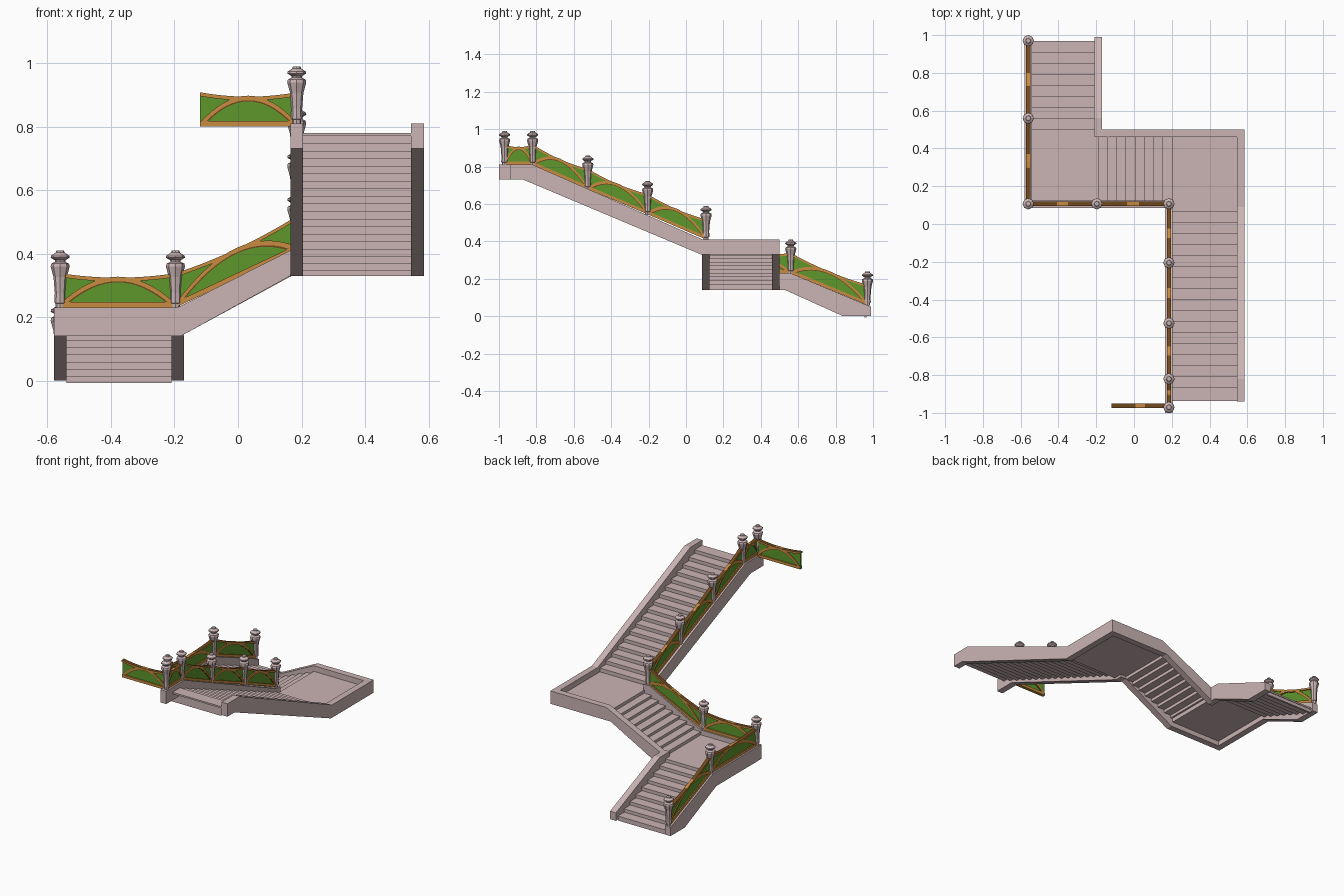
import bpy, bmesh, math
from mathutils import Vector

if "Cube" in bpy.data.objects:
    bpy.data.objects.remove(bpy.data.objects["Cube"])


def material(name, rgb):
    m = bpy.data.materials.new(name)
    m.use_nodes = True
    m.diffuse_color = (*rgb, 1)
    bsdf = next(n for n in m.node_tree.nodes if n.type == 'BSDF_PRINCIPLED')
    bsdf.inputs["Base Color"].default_value = (*rgb, 1)
    bsdf.inputs["Roughness"].default_value = 0.8
    return m


STONE = material("pink_stone", (0.60, 0.46, 0.46))
GREEN = material("green_panel", (0.11, 0.31, 0.025))
OCHRE = material("ochre_frame", (0.58, 0.26, 0.05))
BROWN = material("brown_trim", (0.16, 0.065, 0.012))


def finish(name, bm, *mats):
    bmesh.ops.recalc_face_normals(bm, faces=bm.faces)
    me = bpy.data.meshes.new(name)
    bm.to_mesh(me)
    bm.free()
    for m in mats:
        me.materials.append(m)
    ob = bpy.data.objects.new(name, me)
    bpy.context.collection.objects.link(ob)
    return ob


def place(axis, along, across, z):
    return (along, across, z) if axis == 'x' else (across, along, z)


def add_box(bm, axis, a0, a1, c0, c1, z0, z1):
    geom = bmesh.ops.create_cube(bm, size=1)
    lo, hi = Vector(place(axis, a0, c0, z0)), Vector(place(axis, a1, c1, z1))
    for v in geom["verts"]:
        v.co = Vector([lo[i] + (v.co[i] + 0.5) * (hi[i] - lo[i]) for i in range(3)])


def wall(name, axis, c0, c1, profile):
    """Side profile (along, z) pushed through the wall thickness."""
    bm = bmesh.new()
    face = bm.faces.new([bm.verts.new(place(axis, a, c0, z)) for a, z in profile])
    ext = bmesh.ops.extrude_face_region(bm, geom=[face])["geom"]
    shift = Vector(place(axis, 0, c1 - c0, 0))
    bmesh.ops.translate(bm, vec=shift, verts=[e for e in ext if isinstance(e, bmesh.types.BMVert)])
    finish(name, bm, STONE)


def stairs(name, axis, start, step, count, z0, rise, c0, c1):
    """Thin treads with a slightly set-back riser under each nose."""
    bm = bmesh.new()
    s = math.copysign(1, step)
    for k in range(count):
        a, top = start + k * step, z0 + (k + 1) * rise
        add_box(bm, axis, a, a + step + s * 0.016, c0, c1, top - 0.01, top)
        add_box(bm, axis, a + s * 0.004, a + s * 0.016, c0, c1, top - rise - 0.008, top - 0.01)
    finish(name, bm, STONE)


def landing(name, x0, x1, y0, y1, top):
    bm = bmesh.new()
    add_box(bm, 'x', x0, x1, y0, y1, top - 0.03, top)
    finish(name, bm, STONE)


def ribbon(name, p0, p1, pairs, thick, *mats):
    """Band between two curves, sheared along the rail from p0 to p1.
    Each pair holds a lower and an upper (fraction, height)."""
    p0, p1 = Vector(p0), Vector(p1)
    d = p1 - p0
    n = Vector((-d.y, d.x, 0)).normalized() * thick / 2
    bm = bmesh.new()
    rings = []
    for lo, hi in pairs:
        a, b = (p0 + d * t + Vector((0, 0, z)) for t, z in (lo, hi))
        rings.append([bm.verts.new(v) for v in (a - n, b - n, b + n, a + n)])
    for r, q in zip(rings, rings[1:]):
        for i in range(4):
            j = (i + 1) % 4
            bm.faces.new((r[i], r[j], q[j], q[i]))
    bm.faces.new(rings[0])
    bm.faces.new(rings[-1])
    bmesh.ops.recalc_face_normals(bm, faces=bm.faces)
    if len(mats) > 1:
        for f in bm.faces:
            f.material_index = 1 if f.normal.z > 0.5 else 0
    finish(name, bm, *mats)


SPAN = [i / 8 - 1 for i in range(17)]


def sag(c):
    return 0.094 + 0.014 * c * c


def arch(c, width, height):
    return (0.5 + c * width / 2, 0.012 + height * (1 - c * c))


def panel(name, p0, p1):
    t = lambda c: (c + 1) / 2
    ribbon(name + "_infill", p0, p1, [((t(c), 0), (t(c), sag(c) - 0.004)) for c in SPAN], 0.008, GREEN)
    ribbon(name + "_bottom_bar", p0, p1, [((t(c), 0), (t(c), 0.017)) for c in (-1, 1)], 0.02, OCHRE)
    ribbon(name + "_top_rail", p0, p1,
           [((t(c), sag(c) - 0.012), (t(c), sag(c))) for c in SPAN], 0.022, OCHRE, BROWN)
    ribbon(name + "_arch", p0, p1, [(arch(c, 0.9, 0.071), arch(c, 1, 0.085)) for c in SPAN], 0.018, OCHRE)
    ribbon(name + "_arch_trim", p0, p1, [(arch(c, 0.86, 0.067), arch(c, 0.92, 0.073)) for c in SPAN], 0.014, BROWN)


# Baluster outline: radius, height
POST = [(0.014, 0), (0.014, 0.016), (0.018, 0.018), (0.017, 0.05), (0.021, 0.1), (0.03, 0.133),
        (0.028, 0.142), (0.016, 0.148), (0.017, 0.153), (0.03, 0.161), (0.029, 0.167),
        (0.014, 0.177), (0.012, 0.183)]


def post(name, loc):
    bm = bmesh.new()
    rings = [[bm.verts.new((loc[0] + r * math.cos(k * math.pi / 4), loc[1] + r * math.sin(k * math.pi / 4),
                            loc[2] + z - 0.004)) for k in range(8)] for r, z in POST]
    for r, q in zip(rings, rings[1:]):
        for i in range(8):
            j = (i + 1) % 8
            bm.faces.new((r[i], r[j], q[j], q[i]))
    bm.faces.new(rings[0])
    bm.faces.new(rings[-1])
    finish(name, bm, STONE)


# Side walls of the upper flight and upper landing
wall("upper_inner_wall", 'y', 0.165, 0.205,
     [(-1, .81), (-.82, .81), (.09, .41), (.125, .41), (.125, .33), (.08, .33), (-.87, .73), (-1, .73)])
wall("upper_outer_wall", 'y', 0.545, 0.585,
     [(-.94, .81), (-.82, .81), (.09, .41), (.5, .41), (.5, .33), (.08, .33), (-.87, .73), (-.94, .73)])

# Side walls of the middle flight
wall("middle_back_wall", 'x', 0.46, 0.5,
     [(.545, .41), (.2, .41), (-.17, .23), (-.21, .23), (-.21, .14), (-.18, .14), (.17, .33), (.545, .33)])
wall("middle_front_wall", 'x', 0.085, 0.125,
     [(.165, .41), (-.19, .23), (-.54, .23), (-.54, .14), (-.18, .14), (.165, .33)])

# Side walls of the lower flight and lower landing
wall("lower_outer_wall", 'y', -0.58, -0.54,
     [(.085, .23), (.56, .23), (.98, .055), (.98, 0), (.84, 0), (.53, .14), (.085, .14)])
wall("lower_inner_wall", 'y', -0.21, -0.17,
     [(.5, .23), (.56, .23), (.99, .05), (.99, 0), (.84, 0), (.53, .14), (.5, .14)])

# Flights and landings
stairs("upper_flight", 'y', 0.07, -0.0583, 17, 0.375, 0.0238, 0.205, 0.545)
stairs("middle_flight", 'x', -0.19, 0.0485, 8, 0.2, 0.0194, 0.125, 0.46)
stairs("lower_flight", 'y', 0.97, -0.0585, 8, 0, 0.0225, -0.54, -0.21)
landing("upper_landing", 0.2, 0.545, 0.07, 0.46, 0.375)
landing("lower_landing", -0.54, -0.19, 0.125, 0.502, 0.2)

# Railing: posts along the inner side with panels between them
STOPS = [(.185, -.97, .81), (.185, -.82, .81), (.185, -.525, .68), (.185, -.205, .545), (.185, .107, .41),
         (-.197, .107, .23), (-.56, .107, .23), (-.56, .56, .23), (-.56, .97, .06)]
for i, stop in enumerate(STOPS):
    post(f"railing_post_{i + 1}", stop)
for i, (a, b) in enumerate(zip(STOPS, STOPS[1:])):
    panel(f"railing_panel_{i + 1}", a, b)
panel("gallery_panel", (-0.12, -0.962, 0.8), (0.185, -0.962, 0.8))
